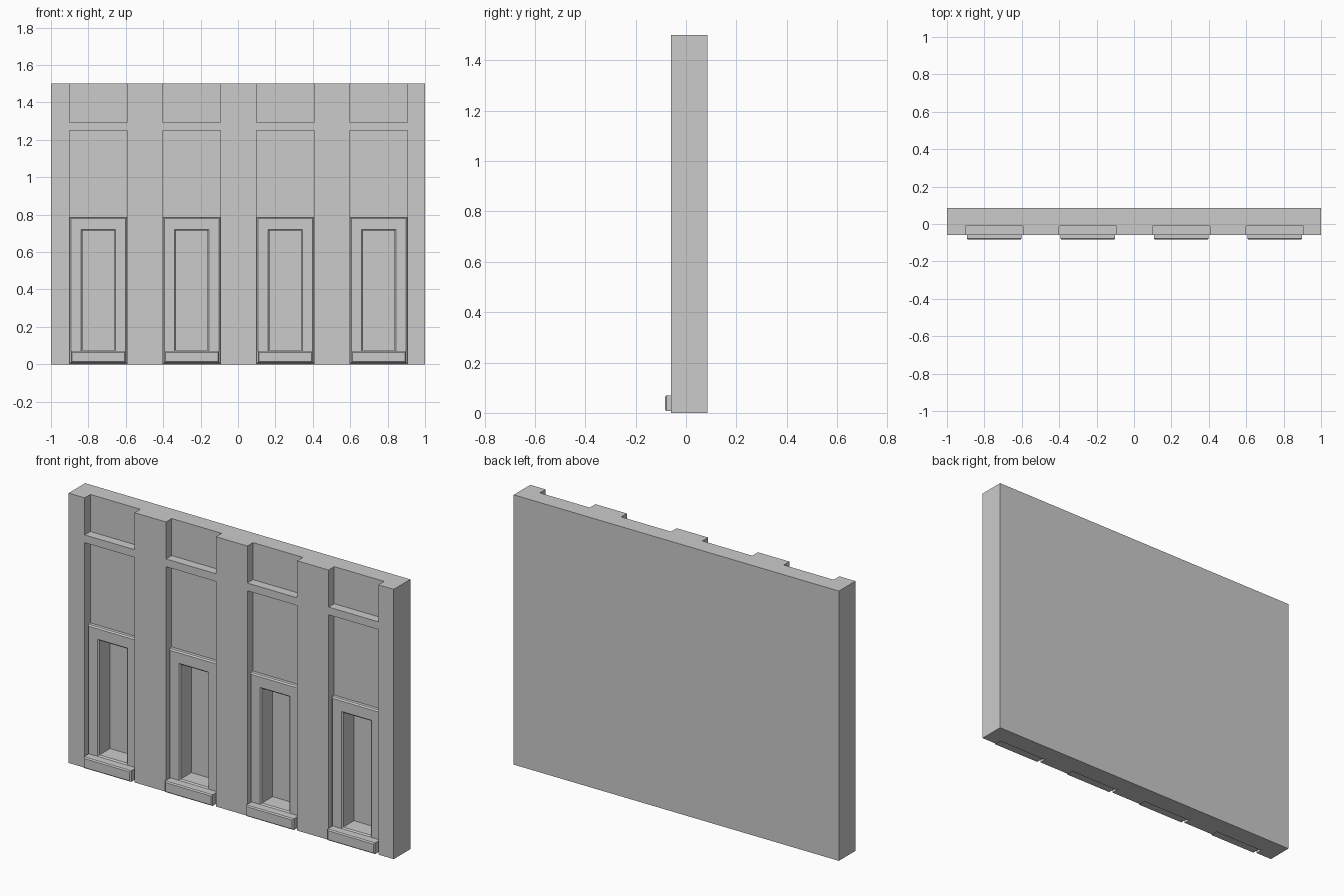
import bpy, bmesh

if "Cube" in bpy.data.objects:
    bpy.data.objects.remove(bpy.data.objects["Cube"])

CENTRES = [-0.7475 + 0.5 * i for i in range(4)]
HALF = 0.1535                      # half width of a bay
OPEN = 0.085                       # half width of a window opening
OPEN_Z = (0.077, 0.714)
FRONT, RECESS, DEEP, BACK = -0.06, -0.01, 0.065, 0.085
FRAME_FRONT = -0.035


def make_object(name, bm):
    bmesh.ops.recalc_face_normals(bm, faces=bm.faces)
    mesh = bpy.data.meshes.new(name)
    bm.to_mesh(mesh)
    bm.free()
    ob = bpy.data.objects.new(name, mesh)
    bpy.context.collection.objects.link(ob)
    return ob


def relief(xs, zs, back, depth):
    """Solid whose front is stepped per grid cell; depth(x, z) None leaves a hole."""
    bm = bmesh.new()
    nx, nz = len(xs) - 1, len(zs) - 1

    def cell(i, j):
        if not (0 <= i < nx and 0 <= j < nz):
            return back
        d = depth((xs[i] + xs[i + 1]) / 2, (zs[j] + zs[j + 1]) / 2)
        return back if d is None else d

    def quad(*pts):
        bm.faces.new([bm.verts.new(p) for p in pts])

    for i in range(nx + 1):
        for j in range(nz + 1):
            d, left, below = cell(i, j), cell(i - 1, j), cell(i, j - 1)
            x, z = xs[i], zs[j]
            if d != back:
                x2, z2 = xs[i + 1], zs[j + 1]
                for y in (d, back):
                    quad((x, y, z), (x2, y, z), (x2, y, z2), (x, y, z2))
            # split step walls at every depth level so the mesh stays closed
            if j < nz and left != d:
                cuts = sorted({left, d} | {l for l in (FRONT, RECESS, DEEP) if min(left, d) < l < max(left, d)})
                for a, b in zip(cuts, cuts[1:]):
                    quad((x, a, z), (x, b, z), (x, b, zs[j + 1]), (x, a, zs[j + 1]))
            if i < nx and below != d:
                cuts = sorted({below, d} | {l for l in (FRONT, RECESS, DEEP) if min(below, d) < l < max(below, d)})
                for a, b in zip(cuts, cuts[1:]):
                    quad((x, a, z), (x, b, z), (xs[i + 1], b, z), (xs[i + 1], a, z))
    bmesh.ops.remove_doubles(bm, verts=bm.verts, dist=1e-5)
    bmesh.ops.recalc_face_normals(bm, faces=bm.faces)
    bmesh.ops.dissolve_limit(bm, angle_limit=0.01, verts=bm.verts, edges=bm.edges)
    return bm


def bevel(bm, y, width):
    """Chamfer the sharp edges lying on the front plane y."""
    edges = [e for e in bm.edges
             if all(abs(v.co.y - y) < 1e-5 for v in e.verts) and e.calc_face_angle(0) > 0.5]
    bmesh.ops.bevel(bm, geom=edges, offset=width, segments=1, affect='EDGES', profile=0.5)


# Wall with recessed panels, flush rails and deep window niches
def wall_depth(x, z):
    off = min(abs(x - c) for c in CENTRES)
    if off < OPEN and OPEN_Z[0] < z < OPEN_Z[1]:
        return DEEP
    if off < HALF and not 1.251 < z < 1.294:
        return RECESS
    return FRONT


xs = sorted([-1, 1] + [c + s * w for c in CENTRES for s in (-1, 1) for w in (HALF, OPEN)])
make_object("wall", relief(xs, [0, *OPEN_Z, 1.251, 1.294, 1.5], BACK, wall_depth))

for n, c in enumerate(CENTRES, 1):
    # Window surround: a chamfered ring standing in the recess
    bm = relief([c - HALF, c - OPEN, c + OPEN, c + HALF], [0.003, *OPEN_Z, 0.786], RECESS,
                lambda x, z: None if abs(x - c) < OPEN and OPEN_Z[0] < z < OPEN_Z[1] else FRAME_FRONT)
    bevel(bm, FRAME_FRONT, 0.007)
    make_object(f"window_frame_{n}", bm)

    # Projecting sill block with chamfered front
    bm = relief([c - 0.146, c + 0.146], [0.008, 0.07], -0.03, lambda x, z: -0.084)
    bevel(bm, -0.084, 0.006)
    make_object(f"window_sill_{n}", bm)
